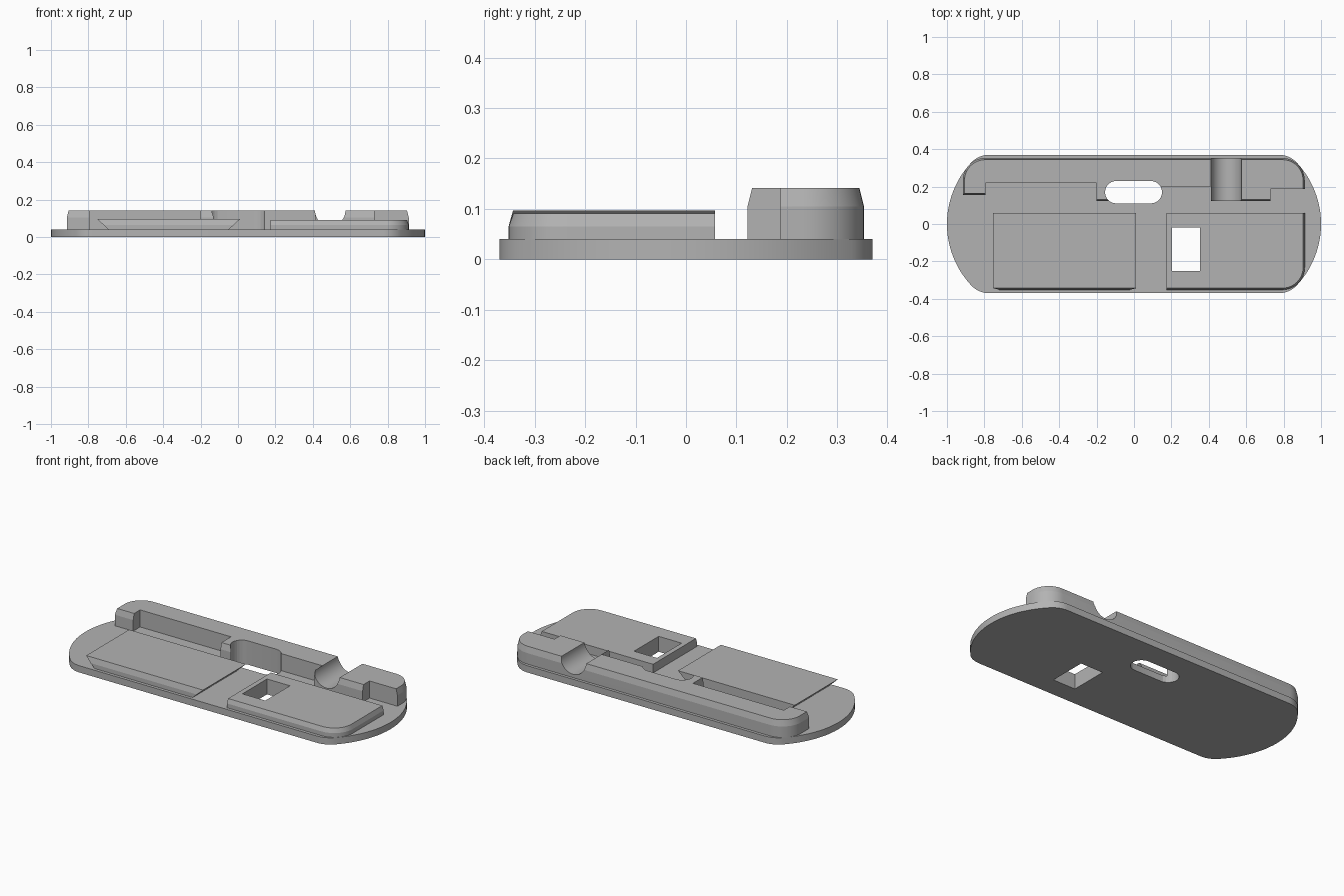
import bpy, bmesh, math
from mathutils import Vector

cube = bpy.data.objects.get("Cube")
if cube:
    bpy.data.objects.remove(cube, do_unlink=True)

grey = bpy.data.materials.new("plain_grey")
grey.use_nodes = True
colour = (0.45, 0.45, 0.45, 1)
grey.diffuse_color = colour
grey.node_tree.nodes["Principled BSDF"].inputs["Base Color"].default_value = colour


def arc(cx, cy, r, start, end, steps=12):
    angles = [math.radians(start + (end - start) * i / steps) for i in range(steps + 1)]
    return [(cx + r * math.cos(a), cy + r * math.sin(a)) for a in angles]


def loft(name, levels):
    """Solid through matching outlines, each given as (outline, height)."""
    bm = bmesh.new()
    rings = [[bm.verts.new((x, y, z)) for x, y in outline] for outline, z in levels]
    for low, high in zip(rings, rings[1:]):
        for i in range(len(low)):
            j = (i + 1) % len(low)
            bm.faces.new((low[i], low[j], high[j], high[i]))
    bm.faces.new(rings[0])
    bm.faces.new(rings[-1])
    bmesh.ops.recalc_face_normals(bm, faces=bm.faces)
    mesh = bpy.data.meshes.new(name)
    bm.to_mesh(mesh)
    bm.free()
    mesh.materials.append(grey)
    obj = bpy.data.objects.new(name, mesh)
    bpy.context.collection.objects.link(obj)
    return obj


def select(obj):
    bpy.ops.object.select_all(action='DESELECT')
    obj.select_set(True)
    bpy.context.view_layer.objects.active = obj


def cut(obj, *cutters):
    select(obj)
    for cutter in cutters:
        mod = obj.modifiers.new("cut", 'BOOLEAN')
        mod.operation = 'DIFFERENCE'
        mod.solver = 'EXACT'
        mod.object = cutter
        bpy.ops.object.modifier_apply(modifier=mod.name)


# Base plate: bulging ends blended into straight long sides
R, r, half = 0.48, 0.13, 0.37
end_x = 1 - R
fillet_y = half - r
fillet_x = end_x + math.sqrt((R - r) ** 2 - fillet_y ** 2)
turn = math.degrees(math.atan2(fillet_y, fillet_x - end_x))
right_end = (arc(fillet_x, -fillet_y, r, -90, -turn)
             + arc(end_x, 0, R, -turn, turn, 24)[1:-1]
             + arc(fillet_x, fillet_y, r, turn, 90))
base = loft("base_plate", [(o, z) for z in (0, 0.04)
                           for o in [right_end + [(-x, -y) for x, y in right_end]]])


# Front right block: one rounded corner, bevelled front and side
def block_outline(d):
    return ([(0.175, 0.058), (0.175, -0.352 + d)]
            + arc(0.793, -0.232, 0.12 - d, -90, 0) + [(0.913 - d, 0.058)])


block = loft("front_block", [(block_outline(0), 0.04), (block_outline(0), 0.065),
                             (block_outline(0.009), 0.091)])


# Front left block: sides flare outwards towards the top
def flared_outline(z, front):
    s = (z - 0.04) * 1.08
    left, right = -0.692 - s, -0.05 + s
    return [(left, front), (right, front), (right, 0.058), (left, 0.058)]


loft("flared_block", [(flared_outline(z, f), z) for z, f in
                      ((0.04, -0.352), (0.065, -0.352), (0.097, -0.343))])


# Rear rail: stepped front, rounded back corners, bevelled outer edges
def rail_outline(d):
    front = [(-0.915 + d, 0.155 + d), (-0.795, 0.155 + d), (-0.795, 0.22),
             (-0.2, 0.22), (-0.2, 0.122 + d), (-0.1, 0.122 + d), (-0.1, 0.2),
             (0.412, 0.2), (0.412, 0.122 + d), (0.73, 0.122 + d),
             (0.73, 0.187), (0.913 - d, 0.187)]
    return (front + arc(0.793, 0.233, 0.12 - d, 0, 90)
            + arc(-0.795, 0.233, 0.12 - d, 90, 180))


rail = loft("rear_rail", [(rail_outline(0), 0.04), (rail_outline(0), 0.105),
                          (rail_outline(0.009), 0.141)])

# Openings: rounded slot, square window and half-round channel
slot_outline = arc(0.09, 0.17, 0.06, -90, 90) + arc(-0.095, 0.17, 0.06, 90, 270)
window_outline = [(0.204, -0.25), (0.354, -0.25), (0.354, -0.02), (0.204, -0.02)]
slot = loft("slot_cutter", [(slot_outline, -0.1), (slot_outline, 0.3)])
window = loft("window_cutter", [(window_outline, -0.1), (window_outline, 0.3)])
bpy.ops.mesh.primitive_cylinder_add(vertices=48, radius=0.081, depth=0.6,
                                    location=(0.493, 0.25, 0.141),
                                    rotation=(math.pi / 2, 0, 0))
channel = bpy.context.object
channel.data.materials.append(grey)

cut(base, slot, window)
cut(block, window)
cut(rail, slot, channel)
for cutter in (slot, window, channel):
    bpy.data.objects.remove(cutter, do_unlink=True)

for obj in (base, block, rail):
    select(obj)
    bpy.ops.object.shade_smooth_by_angle(angle=math.radians(12))
